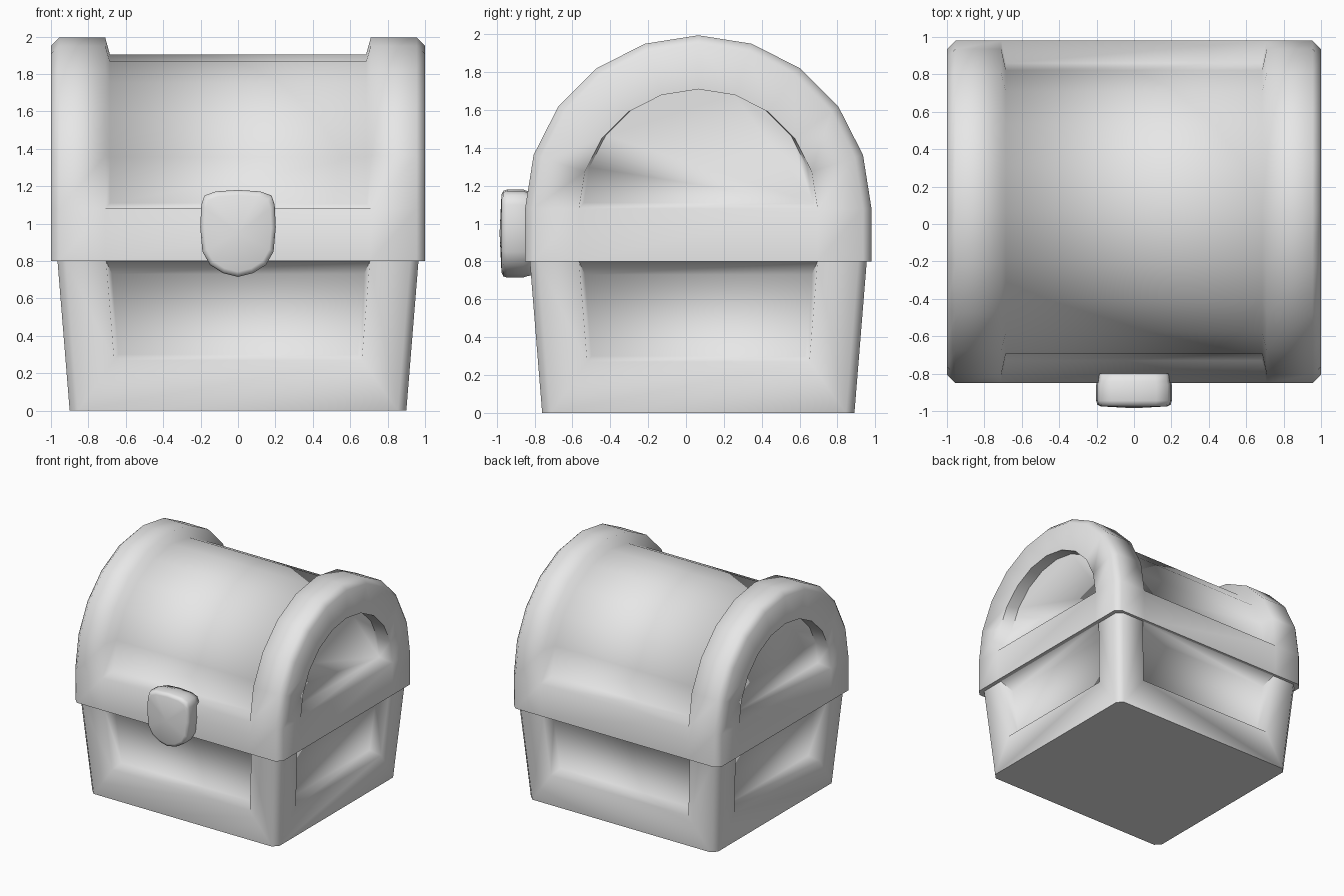
import bpy, bmesh, math

if "Cube" in bpy.data.objects:
    bpy.data.objects.remove(bpy.data.objects["Cube"], do_unlink=True)

grey = bpy.data.materials.new("plain_grey")
grey.use_nodes = True
colour = (0.8, 0.8, 0.8, 1)
grey.diffuse_color = colour
for node in grey.node_tree.nodes:
    if node.type == "BSDF_PRINCIPLED":
        node.inputs["Base Color"].default_value = colour

CY = 0.065       # depth centre of the chest
RIM = 0.8        # height where lid meets box
SPRING = 1.08    # height where the arch begins
STEPS = 10       # sides of the arch


def finish(bm, name):
    """Weld, close, orient and shade a part."""
    bmesh.ops.remove_doubles(bm, verts=bm.verts[:], dist=0.0005)
    open_edges = [e for e in bm.edges if e.is_boundary]
    if open_edges:
        bmesh.ops.edgeloop_fill(bm, edges=open_edges)
    bmesh.ops.recalc_face_normals(bm, faces=bm.faces[:])
    mesh = bpy.data.meshes.new(name)
    bm.to_mesh(mesh)
    bm.free()
    mesh.materials.append(grey)
    obj = bpy.data.objects.new(name, mesh)
    bpy.context.collection.objects.link(obj)
    bpy.ops.object.select_all(action="DESELECT")
    obj.select_set(True)
    bpy.context.view_layer.objects.active = obj
    bpy.ops.object.shade_smooth_by_angle(angle=math.radians(82))
    return obj


def bridge(bm, a, b, closed=False):
    n = len(a)
    for i in range(n if closed else n - 1):
        j = (i + 1) % n
        bm.faces.new((a[i], a[j], b[j], b[i]))


# Lid: arch sections swept along x, with sunken top and end panels
def section(bm, side, x, wall, arc_x, radius, centre):
    pts = [(x, -wall, RIM), (x, -wall, SPRING)]
    for k in range(STEPS + 1):
        a = math.pi * k / STEPS
        pts.append((arc_x, -radius * math.cos(a), centre + radius * math.sin(a)))
    pts += [(x, wall, SPRING), (x, wall, RIM)]
    return [bm.verts.new((side * px, py + CY, pz)) for px, py, pz in pts]


half = [
    (1.0, 0.63, 0.89, 0.605, 1.11),         # end panel floor
    (1.0, 0.63, 1.0, 0.63, SPRING),         # end panel edge
    (1.0, 0.87, 1.0, 0.87, SPRING),         # end frame
    (0.955, 0.915, 0.955, 0.915, SPRING),   # chamfer
    (0.71, 0.915, 0.71, 0.915, SPRING),     # band edge
    (0.71, 0.915, 0.685, 0.795, 1.11),      # top panel floor
]
bm = bmesh.new()
rings = [section(bm, -1, *s) for s in half]
rings += [section(bm, 1, *s) for s in reversed(half)]
for a, b in zip(rings, rings[1:]):
    bridge(bm, a, b)
for r in (rings[0], rings[-1]):
    bm.faces.new((r[0], r[1], r[-2], r[-1]))    # lower end frame
    bm.faces.new((r[1], r[2], r[-3], r[-2]))    # ledge
    bm.faces.new(r[2:-2])                       # panel
finish(bm, "lid")

# Box: tapered walls, chamfered corners and a sunken panel on each side
CHAMFER, FRAME, SLOPE, DEPTH = 0.045, 0.26, 0.025, 0.1


def extent(axis, z):
    return (0.9, 0.825)[axis] + 0.065 * z / RIM


def wall_point(bm, axis, sign, u, z, depth):
    """Point on a wall facing along axis, u measured across the wall."""
    out = sign * (extent(axis, z) - depth)
    x, y = (out, u) if axis == 0 else (u, out)
    return bm.verts.new((x, y + CY, z))


bm = bmesh.new()
for axis in (0, 1):
    for sign in (-1, 1):
        across = 1 - axis

        def loop(z0, z1, inset, depth):
            return [wall_point(bm, axis, sign, s * (extent(across, z) - inset), z, depth)
                    for s, z in ((-1, z1), (-1, z0), (1, z0), (1, z1))]

        outer = loop(0, RIM, CHAMFER, 0)
        edge = loop(0.27, RIM, FRAME, 0)
        floor = loop(0.3, 0.73, FRAME + SLOPE, DEPTH)
        bridge(bm, outer, edge)
        bridge(bm, edge, floor, closed=True)
        bm.faces.new(floor)
for sx in (-1, 1):
    for sy in (-1, 1):
        bm.faces.new([
            wall_point(bm, axis, (sx, sy)[axis],
                       (sy, sx)[axis] * (extent(1 - axis, z) - CHAMFER), z, 0)
            for axis, z in ((0, 0), (1, 0), (1, RIM), (0, RIM))])
finish(bm, "box")

# Latch: shield outline lofted forward with rounded edges
right = [(0, 0.715), (0.08, 0.735), (0.15, 0.78), (0.19, 0.85), (0.202, 0.98),
         (0.196, 1.1), (0.18, 1.15), (0.12, 1.172), (0, 1.18)]
outline = right + [(-x, z) for x, z in right[-2:0:-1]]
MID = 0.95
bm = bmesh.new()
rings = []
for y, s in ((-0.8, 0.94), (-0.84, 0.97), (-0.86, 1), (-0.945, 1), (-0.966, 0.97), (-0.975, 0.88)):
    rings.append([bm.verts.new((x * s, y, MID + (z - MID) * s)) for x, z in outline])
for a, b in zip(rings, rings[1:]):
    bridge(bm, a, b, closed=True)
tip = bm.verts.new((0, -0.985, MID))
for i, v in enumerate(rings[-1]):
    bm.faces.new((v, rings[-1][(i + 1) % len(outline)], tip))
finish(bm, "latch")
